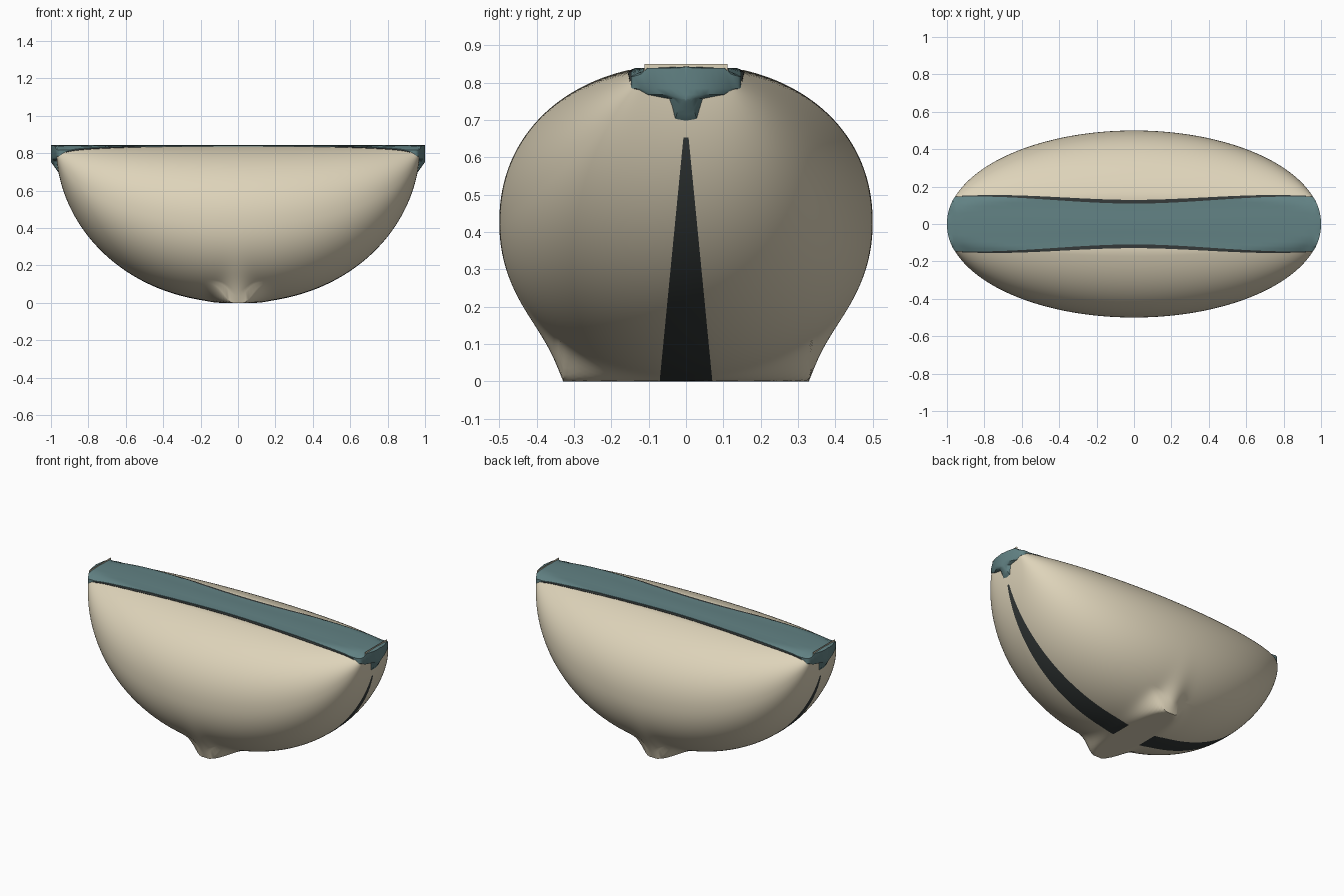
import bpy, bmesh
from math import sin, cos, pi, sqrt, exp, asin

cube = bpy.data.objects.get("Cube")
if cube:
    bpy.data.objects.remove(cube, do_unlink=True)


def material(name, rgb):
    m = bpy.data.materials.new(name)
    m.use_nodes = True
    color = (*rgb, 1)
    m.diffuse_color = color
    m.node_tree.nodes["Principled BSDF"].inputs["Base Color"].default_value = color
    return m


cream = material("cream", (0.73, 0.655, 0.49))
teal = material("teal", (0.122, 0.223, 0.231))
dark = material("dark gap", (0.035, 0.042, 0.041))


def loft(name, half_rings, mats, angle, rule=None):
    """Skin half cross-sections (x, y, z) after mirroring each across y = 0."""
    bm = bmesh.new()
    rings = []
    for half in half_rings:
        other = [(x, -y, z) for x, y, z in half[-2:0:-1]]
        rings.append([bm.verts.new(p) for p in half + other])
    n = len(rings[0])
    for a, b in zip(rings, rings[1:]):
        for j in range(n):
            k = (j + 1) % n
            f = bm.faces.new((a[j], a[k], b[k], b[j]))
            if rule:
                f.material_index = rule(f, j, n)
    for end in (rings[0], rings[-1]):
        bm.faces.new(end)
    bmesh.ops.remove_doubles(bm, verts=bm.verts, dist=0.00001)
    bmesh.ops.recalc_face_normals(bm, faces=bm.faces)
    mesh = bpy.data.meshes.new(name)
    bm.to_mesh(mesh)
    bm.free()
    for m in mats:
        mesh.materials.append(m)
    obj = bpy.data.objects.new(name, mesh)
    bpy.context.collection.objects.link(obj)
    bpy.ops.object.select_all(action="DESELECT")
    obj.select_set(True)
    bpy.context.view_layer.objects.active = obj
    bpy.ops.object.shade_smooth_by_angle(angle=angle)
    return obj


# Body: half-bowl shell with a narrow foot drawn out of its underside
TOP, FLAT, REACH = 0.85, 0.835, 0.975
STEPS, SIDES = 220, 84
LOWER, UPPER = 2.08, 2.15


def section(x):
    """Half width, keel height, middle height and half height of the shell at x."""
    u = min(1, abs(x) / REACH)
    low = TOP * (1 - sqrt(1 - u ** 2.1))
    return 0.5 * sqrt(max(0, 1 - x * x)), low, (low + TOP) / 2, (TOP - low) / 2


def crown(x, y):
    """Height of the shell's upper side."""
    width, low, mid, half = section(x)
    u = min(1, y / max(width, 0.001))
    return min(FLAT, mid + half * (1 - u ** UPPER) ** (1 / UPPER))


def body_ring(x):
    width, low, mid, half = section(x)
    gap = max(0.003, 0.065 * (1 - low / 0.72))
    start = asin(min(1, gap / width))
    angles = [0] + [start + (pi - start) * k / SIDES for k in range(SIDES + 1)]
    ring = []
    for t in angles:
        s, c = max(0, sin(t)), cos(t)
        if c < 0:
            y = width * s ** (2 / UPPER)
            z = min(FLAT, mid + half * (-c) ** (2 / UPPER))
        else:
            y, z = width * s ** (2 / LOWER), mid - half * c ** (2 / LOWER)
            drop = min(z, 0.1 * exp(min(5, (0.33 - y) / 0.042)))
            foot = 0.08 * sqrt(max(0, 1 - (y / 0.34) ** 4))
            z -= drop * exp(-(max(0, abs(x) - foot) / 0.06) ** 2)
        ring.append((x, y, z))
    return ring


def seam_rule(face, j, n):
    x = abs(face.calc_center_median().x)
    return 1 if j in (0, n - 1) and 0.1 < x < 0.95 else 0


body_xs = [REACH * sin(pi * (i / STEPS - 0.5)) for i in range(STEPS + 1)]
loft("shell_body", [body_ring(x) for x in body_xs], [cream, dark], 0.7, seam_rule)


# Top band: flat strip whose rounded ends wrap over the tips of the shell
def band_width(x):
    u = min(1, abs(x) / 0.85)
    return 0.109 + 0.038 * u * u * (3 - 2 * u)


def band_ring(x):
    w = min(band_width(x), 0.5 * sqrt(max(0, 1 - x * x)) + 0.004)
    keel = 0.69 + 1.4 * max(0, abs(x) - 0.955)
    profile = [(0, keel), (0.2 * w, keel + 0.004), (0.35 * w, 0.757),
               (0.8 * w, 0.768), (w, 0.785)]
    # The upper side hugs the shell so none of it shows through
    profile += [(k * w, max(0.843 - 0.026 * k ** 3, crown(x, k * w) + 0.005))
                for k in (1, 0.9, 0.8, 0.65, 0.4, 0)]
    return [(x, y, z) for y, z in profile]


band_xs = [sin(pi * (i / 80 - 0.5)) for i in range(81)]
loft("top_band", [band_ring(x) for x in band_xs], [teal], 0.6)


# Gap: dark line lying on the shell along both sides of the band
def gap_ring(x):
    inner = band_width(x) - 0.01
    outer = band_width(x) + 0.004 + 0.016 * (1 - (x / 0.92) ** 2)
    upper = [(inner + (outer - inner) * k / 4) for k in (4, 3, 2, 1, 0)]
    return ([(x, 0, 0.79), (x, outer, crown(x, outer) - 0.005)]
            + [(x, y, crown(x, y) + 0.002) for y in upper]
            + [(x, 0, 0.8)])


loft("band_gap", [gap_ring(-0.92 + 1.84 * i / 80) for i in range(81)], [dark], 0.5)
